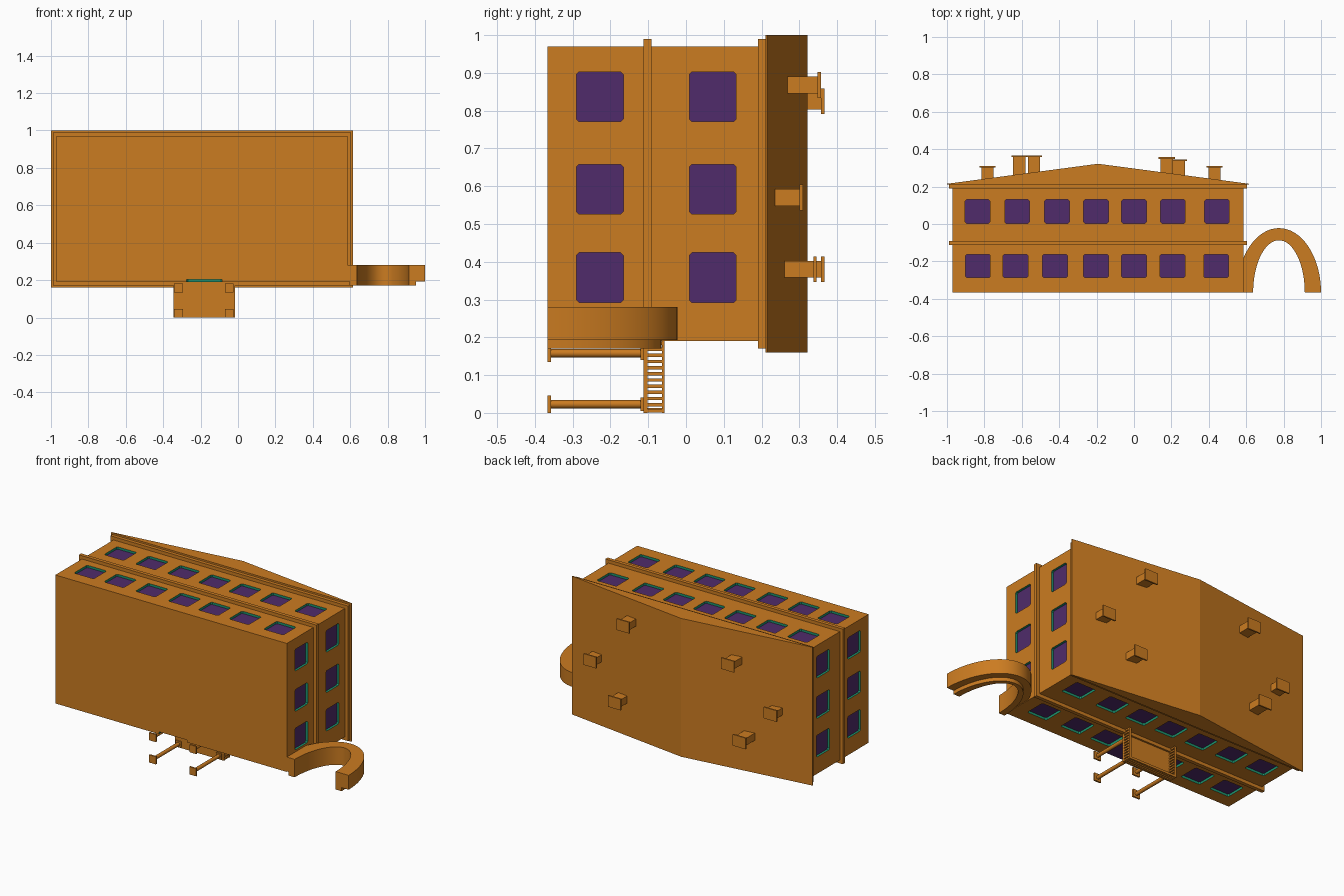
import bpy, bmesh, math

if "Cube" in bpy.data.objects:
    bpy.data.objects.remove(bpy.data.objects["Cube"])

def material(name, rgb):
    m = bpy.data.materials.new(name)
    m.diffuse_color = (*rgb, 1)
    m.use_nodes = True
    m.node_tree.nodes["Principled BSDF"].inputs["Base Color"].default_value = m.diffuse_color
    return m

STONE = material("ochre stone", (0.60, 0.20, 0.015))
FRAME = material("teal frame", (0.013, 0.30, 0.16))
GLASS = material("purple glass", (0.08, 0.024, 0.145))

def finish(name, bm, mats=(STONE,)):
    bmesh.ops.recalc_face_normals(bm, faces=bm.faces)
    me = bpy.data.meshes.new(name)
    bm.to_mesh(me)
    bm.free()
    for m in mats:
        me.materials.append(m)
    ob = bpy.data.objects.new(name, me)
    bpy.context.collection.objects.link(ob)
    return ob

def add_box(bm, x, y, z):
    v = [bm.verts.new((a, b, c)) for a in x for b in y for c in z]
    for f in ((0, 1, 3, 2), (4, 6, 7, 5), (0, 4, 5, 1), (2, 3, 7, 6), (0, 2, 6, 4), (1, 5, 7, 3)):
        bm.faces.new([v[i] for i in f])

def box(name, x, y, z):
    bm = bmesh.new()
    add_box(bm, x, y, z)
    return finish(name, bm)

def prism(name, pts, z0, z1):
    """Extrude an xy outline from z0 to z1."""
    bm = bmesh.new()
    f = bm.faces.new([bm.verts.new((x, y, z0)) for x, y in pts])
    top = bmesh.ops.extrude_face_region(bm, geom=[f])["geom"]
    bmesh.ops.translate(bm, vec=(0, 0, z1 - z0),
                        verts=[g for g in top if isinstance(g, bmesh.types.BMVert)])
    return finish(name, bm)

# The building lies on its back: its upward direction is +y
X0, X1, Z0, Z1, BASE = -0.97, 0.585, 0.19, 0.97, -0.367
walls = box("walls", (X0, X1), (BASE, 0.192), (Z0, Z1))
for m in (FRAME, GLASS):
    walls.data.materials.append(m)

# Window recesses: teal reveals, purple panes, clipped corners
cut = bmesh.new()
DEEP, OUT, CLIP = 0.014, 0.02, 0.007

def recess(axis, side, u0, u1, v0, v1):
    """axis 'z' or 'x' is the wall normal; u runs along the wall, v is y."""
    wall = (Z0, Z1)[side > 0] if axis == "z" else (X0, X1)[side > 0]
    c = CLIP
    outline = [(u0 + c, v0), (u1 - c, v0), (u1, v0 + c), (u1, v1 - c),
               (u1 - c, v1), (u0 + c, v1), (u0, v1 - c), (u0, v0 + c)]
    rings = []
    for d in (wall - side * DEEP, wall + side * OUT):
        rings.append([cut.verts.new((u, v, d) if axis == "z" else (d, v, u)) for u, v in outline])
    cut.faces.new(rings[0]).material_index = 2
    cut.faces.new(rings[1]).material_index = 1
    for i in range(8):
        j = (i + 1) % 8
        cut.faces.new((rings[0][i], rings[0][j], rings[1][j], rings[1][i])).material_index = 1

H = 0.066
UPPER = (-0.837, -0.625, -0.412, -0.203, 0.0, 0.208, 0.443)
LOWER = (-0.835, -0.634, -0.422, -0.203, 0.0, 0.206, 0.439)
for side in (-1, 1):
    for x in UPPER:
        recess("z", side, x - H, x + H, 0.004, 0.13)
    for i, x in enumerate(LOWER):
        if side > 0 or i != 3:
            recess("z", side, x - H, x + H, -0.287, -0.162)
    for z in (0.358, 0.592, 0.837):
        recess("x", side, z - H, z + H, 0.009, 0.133)
        recess("x", side, z - H, z + H, -0.29, -0.166)
# Doorway below the balcony, open to the ground
recess("z", -1, -0.275, -0.085, BASE - 0.02, -0.16)
cutter = finish("opening_cutter", cut, (STONE, FRAME, GLASS))
mod = walls.modifiers.new("openings", "BOOLEAN")
mod.operation, mod.solver, mod.object = "DIFFERENCE", "EXACT", cutter
bpy.context.view_layer.objects.active = walls
bpy.ops.object.modifier_apply(modifier=mod.name)
bpy.data.objects.remove(cutter)

# Floor band, cornice and gabled roof
box("floor_band", (-0.99, 0.605), (-0.113, -0.091), (0.17, 0.99))
box("cornice", (-0.99, 0.605), (0.19, 0.211), (0.17, 0.99))
prism("roof", [(-1, 0.211), (0.615, 0.211), (0.615, 0.215), (-0.192, 0.322), (-1, 0.215)], 0.16, 1.0)

# Chimneys with caps: x, z, top
for x, z, top in ((-0.783, 0.57, 0.311), (-0.613, 0.38, 0.367), (-0.535, 0.825, 0.367),
                  (0.175, 0.868, 0.357), (0.24, 0.38, 0.346), (0.43, 0.57, 0.31)):
    box("chimney", (x - 0.033, x + 0.033), (0.22, top - 0.008), (z - 0.022, z + 0.022))
    box("chimney_cap", (x - 0.043, x + 0.043), (top - 0.009, top), (z - 0.034, z + 0.034))

# Balcony slab and balustrade on three sides
PX0, PX1 = -0.345, -0.015
box("balcony_slab", (PX0, PX1), (-0.113, -0.102), (0.0, Z0))
T = 0.014
for x in (PX0, PX1 - T):
    box("side_rail", (x, x + T), (-0.063, -0.057), (0, Z0))
box("front_rail", (PX0, PX1), (-0.063, -0.057), (0, T))
bm = bmesh.new()
for i in range(12):
    z = i * 0.0163
    for x in (PX0, PX1 - T):
        add_box(bm, (x + 0.001, x + T - 0.001), (-0.104, -0.062), (z + 0.001, z + 0.010))
for i in range(1, 20):
    x = PX0 + i * (PX1 - PX0 - 0.01) / 20
    add_box(bm, (x, x + 0.01), (-0.104, -0.062), (0.002, T - 0.001))
finish("balusters", bm)

# Four round columns on square plinths
for x in (-0.318, -0.047):
    for z in (0.023, 0.158):
        bpy.ops.mesh.primitive_cylinder_add(vertices=16, radius=0.011, depth=0.25,
                                            location=(x, -0.235, z), rotation=(math.pi / 2, 0, 0))
        col = bpy.context.object
        col.name = "column"
        col.data.materials.append(STONE)
        bpy.ops.object.shade_smooth_by_angle()
        box("plinth", (x - 0.023, x + 0.023), (BASE, BASE + 0.01), (z - 0.023, z + 0.023))
        box("capital", (x - 0.018, x + 0.018), (-0.12, -0.112), (z - 0.018, z + 0.018))

# Side archway: main ring with a raised inner moulding
def arch(name, outer, inner, z0, z1, n=32):
    cx = 0.775
    def curve(r):
        return [(cx + r[0] * math.cos(math.pi * i / n), BASE + r[1] * math.sin(math.pi * i / n))
                for i in range(n + 1)]
    o, k = curve(outer), curve(inner)
    bm = bmesh.new()
    rings = [[bm.verts.new((p[0], p[1], z)) for p in c] for c, z in ((o, z0), (o, z1), (k, z1), (k, z0))]
    for i in range(n):
        for a in range(4):
            b = (a + 1) % 4
            bm.faces.new((rings[a][i], rings[a][i + 1], rings[b][i + 1], rings[b][i]))
    for i in (0, n):
        bm.faces.new([r[i] for r in rings])
    ob = finish(name, bm)
    bpy.ops.object.select_all(action="DESELECT")
    ob.select_set(True)
    bpy.context.view_layer.objects.active = ob
    bpy.ops.object.shade_smooth_by_angle()

arch("side_arch", (0.225, 0.345), (0.138, 0.28), 0.193, 0.28)
arch("arch_moulding", (0.178, 0.302), (0.138, 0.28), 0.171, 0.194)
